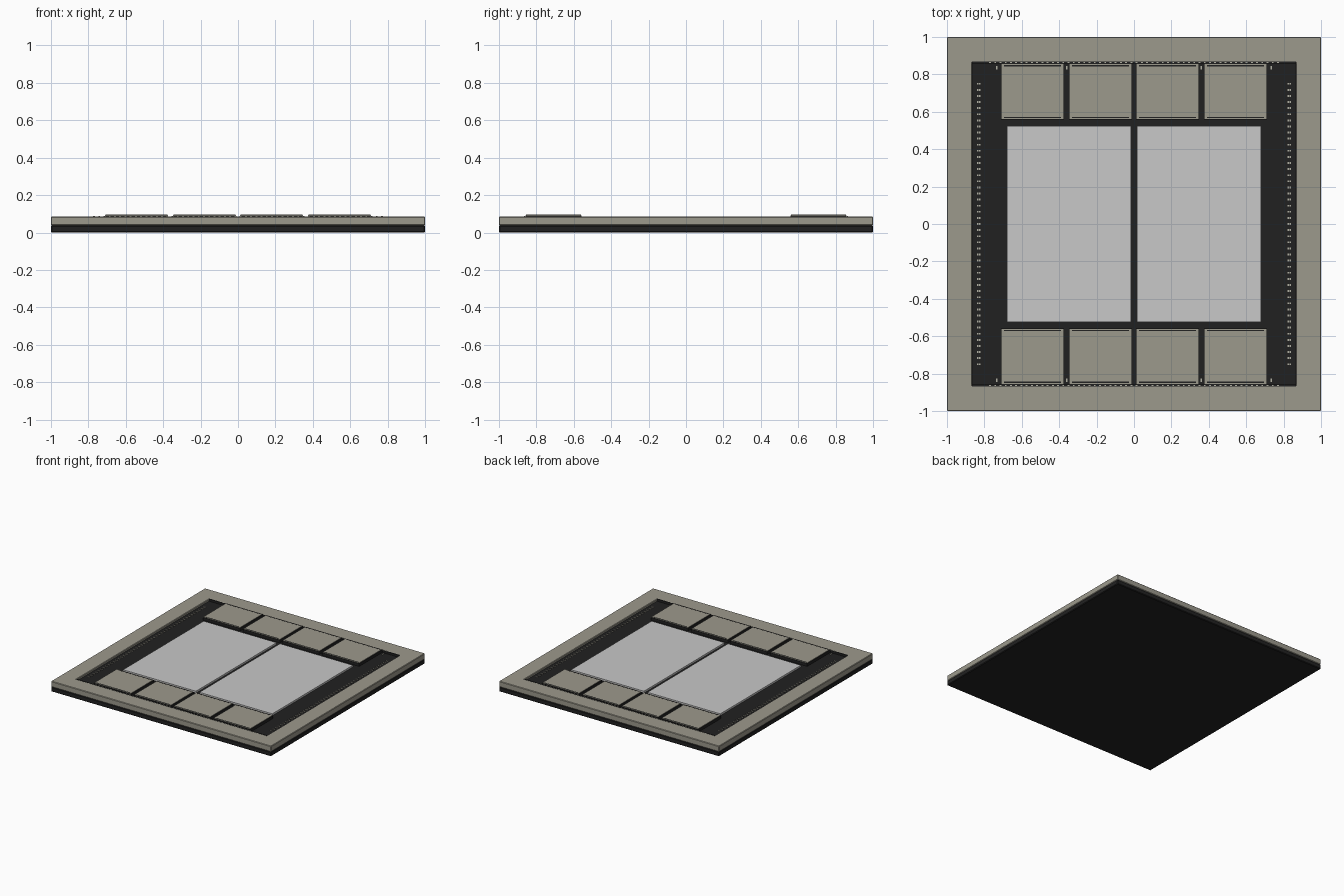
import bpy
import bmesh
from mathutils import Matrix, Vector

cube = bpy.data.objects.get("Cube")
if cube:
    bpy.data.objects.remove(cube, do_unlink=True)


def material(name, rgb):
    mat = bpy.data.materials.new(name)
    mat.use_nodes = True
    color = (*rgb, 1.0)
    mat.diffuse_color = color
    mat.node_tree.nodes["Principled BSDF"].inputs["Base Color"].default_value = color
    return mat


METAL = material("warm grey metal", (0.335, 0.32, 0.265))
SILICON = material("light silicon grey", (0.58, 0.58, 0.58))
DARK = material("dark board", (0.0155, 0.0155, 0.0155))
CONTACT = material("pale contact", (0.45, 0.44, 0.37))


def finish(name, bm, mat, bevel=0.0):
    mesh = bpy.data.meshes.new(name)
    bmesh.ops.recalc_face_normals(bm, faces=bm.faces)
    bm.to_mesh(mesh)
    bm.free()
    mesh.materials.append(mat)
    obj = bpy.data.objects.new(name, mesh)
    bpy.context.collection.objects.link(obj)
    if bevel:
        mod = obj.modifiers.new("edge bevel", "BEVEL")
        mod.width = bevel
        mod.segments = 1
        mod.limit_method = "ANGLE"
    return obj


def add_box(bm, x0, x1, y0, y1, z0, z1):
    center = Vector((x0 + x1, y0 + y1, z0 + z1)) / 2
    size = Matrix.Diagonal((x1 - x0, y1 - y0, z1 - z0, 1))
    bmesh.ops.create_cube(bm, size=1, matrix=Matrix.Translation(center) @ size)


def boxes(name, mat, items, bevel=0.0):
    bm = bmesh.new()
    for item in items:
        add_box(bm, *item)
    return finish(name, bm, mat, bevel)


def mirrored(x0, x1, y0, y1):
    """The same rectangle in all four quadrants."""
    for sx in (-1, 1):
        for sy in (-1, 1):
            yield (*sorted((sx * x0, sx * x1)), *sorted((sy * y0, sy * y1)))


# Base slab and raised circuit board
boxes("base", DARK, [(-1, 1, -1, 1, 0, 0.038)], 0.005)
boxes("circuit_board", DARK, [(-0.87, 0.87, -0.87, 0.87, 0.03, 0.068)])


# Stiffener frame with a square opening
def square(bm, half, z):
    return [bm.verts.new((sx * half, sy * half, z))
            for sx, sy in ((-1, -1), (1, -1), (1, 1), (-1, 1))]


bm = bmesh.new()
loops = [square(bm, h, z) for h, z in
         ((1, 0.038), (1, 0.085), (0.865, 0.085), (0.865, 0.038))]
for a, b in zip(loops, loops[1:] + loops[:1]):
    for i in range(4):
        j = (i + 1) % 4
        bm.faces.new((a[i], a[j], b[j], b[i]))
finish("stiffener_frame", bm, METAL, 0.004)

# Two large processor dies
for side, sign in (("right", -1), ("left", 1)):
    x0, x1 = sorted((sign * 0.016, sign * 0.678))
    boxes("processor_die_" + side, SILICON, [(x0, x1, -0.523, 0.523, 0.06, 0.083)])

# Eight memory stacks: dark body, metal lid, dark grooves on the lid
bodies, lids, grooves = [], [], []
for x0, x1 in ((0.011, 0.347), (0.374, 0.711)):
    for rect in mirrored(x0, x1, 0.558, 0.858):
        bodies.append((*rect, 0.06, 0.092))
    for rect in mirrored(x0 + 0.003, x1 - 0.003, 0.561, 0.855):
        lids.append((*rect, 0.091, 0.095))
    for y in (0.57, 0.846):
        for rect in mirrored(x0 + 0.015, x1 - 0.015, y - 0.003, y + 0.003):
            grooves.append((*rect, 0.094, 0.0955))
boxes("memory_stack_bodies", DARK, bodies)
boxes("memory_stack_lids", METAL, lids)
boxes("memory_lid_grooves", DARK, grooves)

# Dark border strip around the board, level with the frame
strips = [(*r, 0.06, 0.0855) for r in mirrored(0, 0.867, 0.859, 0.868)]
boxes("board_edge_strips", DARK, strips)

# Small contacts: a column down each side and a row along front and back
columns = []
for i in range(47):
    y = -0.75 + i * 1.5 / 46
    for sign in (-1, 1):
        x = sign * 0.83
        for dx in (-0.006, 0.006):
            columns.append((x + dx - 0.004, x + dx + 0.004,
                            y - 0.005, y + 0.005, 0.066, 0.074))
boxes("side_contacts", CONTACT, columns)

rows = []
for i in range(56):
    x = -0.77 + i * 1.54 / 55
    for sign in (-1, 1):
        y = sign * 0.8635
        rows.append((x - 0.005, x + 0.005, y - 0.0025, y + 0.0025, 0.084, 0.087))
boxes("edge_contacts", CONTACT, rows)

# Corner and gap contacts beside the memory stacks
marks = []
for x in (0.36, 0.735):
    for rect in mirrored(x - 0.004, x + 0.004, 0.825, 0.845):
        marks.append((*rect, 0.066, 0.074))
boxes("corner_contacts", CONTACT, marks)
